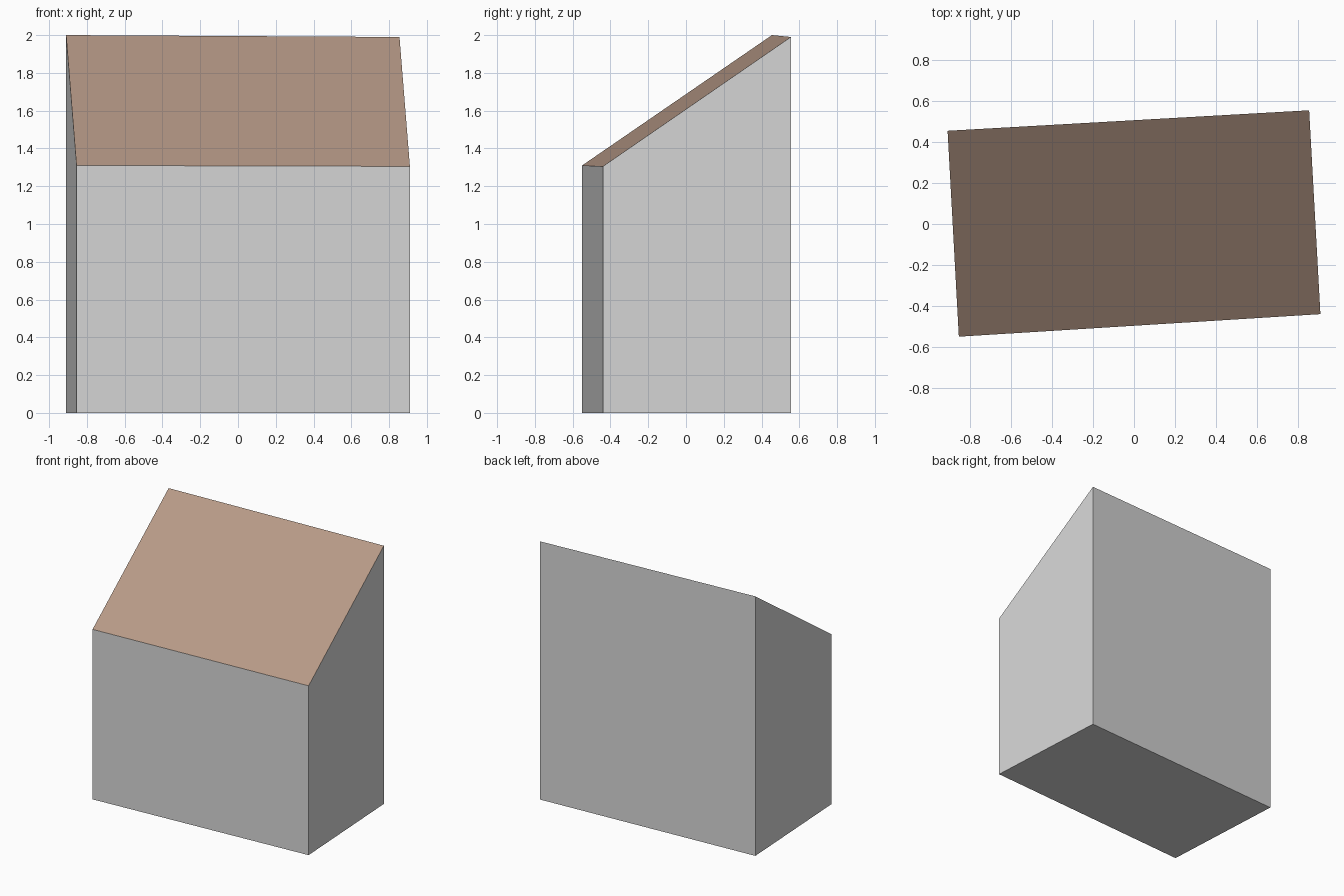
import bpy
import bmesh

if "Cube" in bpy.data.objects:
    bpy.data.objects.remove(bpy.data.objects["Cube"])


def material(name, color):
    m = bpy.data.materials.new(name)
    m.diffuse_color = (*color, 1.0)
    m.use_nodes = True
    m.node_tree.nodes["Principled BSDF"].inputs["Base Color"].default_value = m.diffuse_color
    return m


wall_grey = material("wall_grey", (0.68, 0.68, 0.68))
roof_tan = material("roof_tan", (0.47, 0.32, 0.24))

# Slightly turned footprint with the height of the sloped top at each corner
corners = [(-0.855, -0.55, 1.31), (0.91, -0.44, 1.305),
           (0.855, 0.555, 1.99), (-0.91, 0.455, 2.0)]

bm = bmesh.new()
base = [bm.verts.new((x, y, 0)) for x, y, z in corners]
top = [bm.verts.new(c) for c in corners]

# Floor, walls and lean-to roof
bm.faces.new(base[::-1])
roof = bm.faces.new(top)
for i in range(4):
    j = (i + 1) % 4
    bm.faces.new((base[i], base[j], top[j], top[i]))
roof.material_index = 1

mesh = bpy.data.meshes.new("lean_to_building")
bm.to_mesh(mesh)
bm.free()
mesh.materials.append(wall_grey)
mesh.materials.append(roof_tan)
building = bpy.data.objects.new("lean_to_building", mesh)
bpy.context.collection.objects.link(building)
